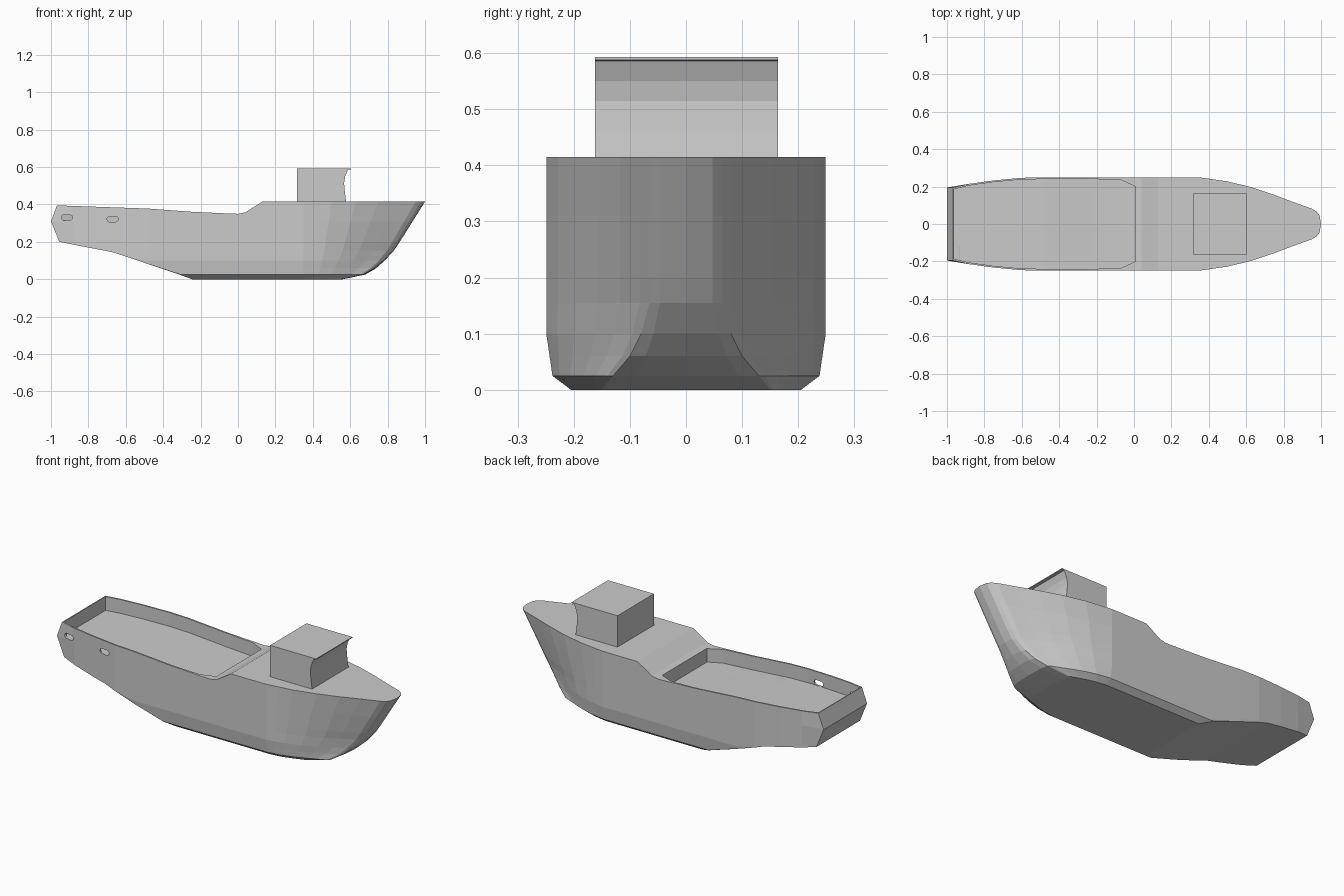
import bpy, bmesh, math

if "Cube" in bpy.data.objects:
    bpy.data.objects.remove(bpy.data.objects["Cube"])


def interp(table, v):
    """Piecewise linear lookup in a list of (key, value)."""
    if v <= table[0][0]:
        return table[0][1]
    for (a, fa), (b, fb) in zip(table, table[1:]):
        if v <= b:
            return fa + (fb - fa) * (v - a) / (b - a)
    return table[-1][1]


def make_object(name, bm):
    bmesh.ops.remove_doubles(bm, verts=bm.verts[:], dist=1e-4)
    bmesh.ops.recalc_face_normals(bm, faces=bm.faces[:])
    mesh = bpy.data.meshes.new(name)
    bm.to_mesh(mesh)
    bm.free()
    obj = bpy.data.objects.new(name, mesh)
    bpy.context.collection.objects.link(obj)
    return obj


def prism(name, ring_a, ring_b):
    """Solid between two matching rings of points."""
    bm = bmesh.new()
    a = [bm.verts.new(p) for p in ring_a]
    b = [bm.verts.new(p) for p in ring_b]
    n = len(a)
    bm.faces.new(a)
    bm.faces.new(b[::-1])
    for i in range(n):
        j = (i + 1) % n
        bm.faces.new((a[i], b[i], b[j], a[j]))
    return make_object(name, bm)


def cut(target, cutter):
    cutter.hide_render = True
    cutter.hide_viewport = True
    cutter.display_type = 'WIRE'
    mod = target.modifiers.new(cutter.name, 'BOOLEAN')
    mod.operation = 'DIFFERENCE'
    mod.solver = 'EXACT'
    mod.object = cutter


# Hull lines
SHEER = [(-0.97, 0.395), (-0.48, 0.378), (-0.21, 0.358), (0, 0.35),
         (0.04, 0.358), (0.09, 0.39), (0.13, 0.415)]
KEEL = [(-0.957, 0.2), (-0.663, 0.143), (-0.305, 0.022), (-0.246, 0)]
PLAN = [(-1, 0.195), (-0.88, 0.215), (-0.75, 0.233), (-0.6, 0.247), (-0.5, 0.249),
        (0.35, 0.249), (0.5, 0.228), (0.63, 0.196), (0.75, 0.156), (0.85, 0.118),
        (0.95, 0.082), (0.978, 0.065)]
SECTION = [(0, 0.205), (0.025, 0.238), (0.1, 0.249)]
STEM_X = [(0, 0.56), (0.025, 0.68), (0.06, 0.74), (0.1, 0.785),
          (0.155, 0.835), (0.2, 0.865), (0.415, 1.0)]
STEM_Y = [(0, 0.15), (0.025, 0.13), (0.06, 0.1), (0.11, 0.075), (0.155, 0.065)]
TRANSOM = [(0.2, -0.955), (0.31, -1.0), (0.395, -0.968)]
LEVELS = [0, 0.025, 0.06, 0.1, 0.155, 0.2, 0.31, None]
STATIONS = [-1, -0.88, -0.75, -0.663, -0.6, -0.48, -0.305, -0.246, -0.1, 0, 0.04,
            0.09, 0.13, 0.35, 0.42, 0.5, 0.63, 0.75, 0.85, 0.95, 0.978, 0.992, 1]


def hull_point(s, level):
    z = interp(SHEER, s) if level is None else max(level, interp(KEEL, s))
    mid, stem = interp(SECTION, z), interp(STEM_Y, z)
    if s == -1:
        x = interp(TRANSOM, z)
    elif s <= 0.35:
        x = s
    else:
        x = 0.35 + (s - 0.35) * (interp(STEM_X, z) - 0.35) / 0.65
    if s <= 0.35:
        y = mid * interp(PLAN, s) / 0.249
    else:
        y = stem + (mid - stem) * (interp(PLAN, s) - 0.065) / 0.184
    # Rounded nose of the blunt bow
    y *= {0.992: 0.72, 1: 0}.get(s, 1)
    return x, y, z


bm = bmesh.new()
rings = []
for s in STATIONS:
    half = [hull_point(s, lv) for lv in LEVELS]
    ring = half[::-1] + [(x, -y, z) for x, y, z in half]
    rings.append([bm.verts.new(p) for p in ring])
n = len(rings[0])
for a, b in zip(rings, rings[1:]):
    for i in range(n):
        j = (i + 1) % n
        bm.faces.new((a[i], a[j], b[j], b[i]))
# Transom in bands so that it folds at the knuckle
stern = rings[0]
for i in range(n // 2 - 1):
    bm.faces.new((stern[i], stern[i + 1], stern[n - 2 - i], stern[n - 1 - i]))
hull = make_object("hull", bm)

# Sunken aft deck, parallel to the sheer line
side = [(-0.962, 0.186), (-0.88, 0.206), (-0.75, 0.224), (-0.6, 0.238),
        (-0.48, 0.24), (-0.21, 0.24), (-0.07, 0.235), (0.008, 0.2)]
bm = bmesh.new()
rows = []
for x, y in side:
    floor = interp(SHEER, x) - 0.078
    rows.append([bm.verts.new(p) for p in
                 ((x, -y, floor), (x, y, floor), (x, y, 0.6), (x, -y, 0.6))])
for a, b in zip(rows, rows[1:]):
    for i in range(4):
        j = (i + 1) % 4
        bm.faces.new((a[i], a[j], b[j], b[i]))
bm.faces.new(rows[0])
bm.faces.new(rows[-1][::-1])
cut(hull, make_object("aft_deck_cutter", bm))

# Mooring holes in one bulwark
for k, (cx, cz) in enumerate([(-0.915, 0.33), (-0.67, 0.322)]):
    outline = []
    for i in range(12):
        ang = 2 * math.pi * (i + 0.5) / 12
        c = math.cos(ang)
        outline.append((cx + math.copysign(0.015, c) + 0.015 * c,
                        cz + 0.015 * math.sin(ang)))
    cut(hull, prism(f"mooring_hole_cutter_{k + 1}",
                    [(x, -0.3, z) for x, z in outline],
                    [(x, -0.12, z) for x, z in outline]))

# Wheelhouse with hollowed front and thin roof lip
profile = [(0.315, 0.41), (0.579, 0.41), (0.572, 0.46), (0.567, 0.515), (0.573, 0.55),
           (0.588, 0.586), (0.603, 0.588), (0.603, 0.593), (0.315, 0.593)]
prism("wheelhouse", [(x, -0.162, z) for x, z in profile],
      [(x, 0.164, z) for x, z in profile])
